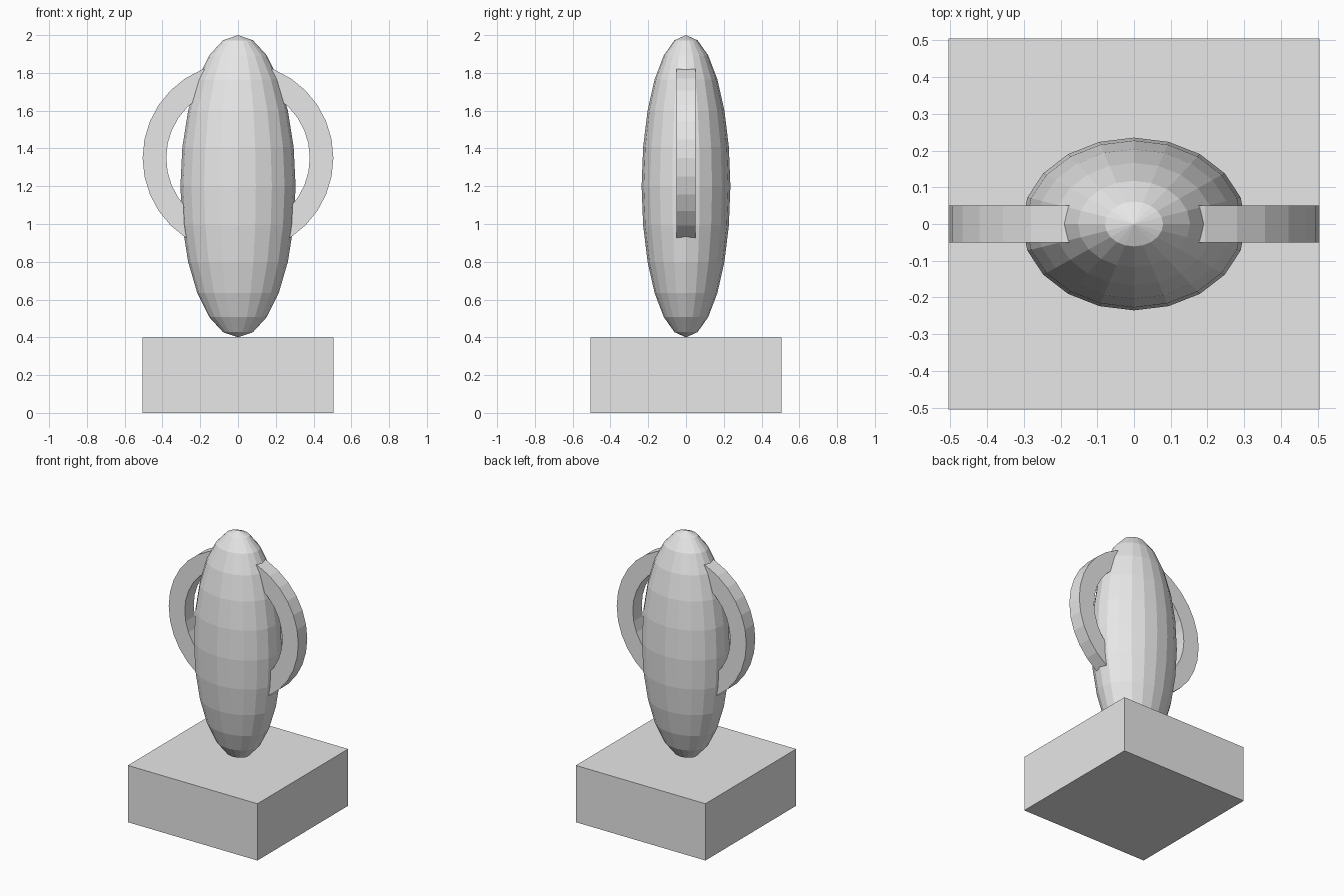
import bpy
import bmesh
from math import sin, cos, tau
from mathutils import Matrix

default_cube = bpy.data.objects.get("Cube")
if default_cube:
    bpy.data.objects.remove(default_cube, do_unlink=True)

grey = bpy.data.materials.new("light_grey")
grey.use_nodes = True
grey.diffuse_color = (0.8, 0.8, 0.8, 1)
grey.node_tree.nodes["Principled BSDF"].inputs["Base Color"].default_value = grey.diffuse_color


def add_part(name, bm):
    bmesh.ops.recalc_face_normals(bm, faces=bm.faces)
    mesh = bpy.data.meshes.new(name)
    bm.to_mesh(mesh)
    bm.free()
    mesh.materials.append(grey)
    part = bpy.data.objects.new(name, mesh)
    bpy.context.collection.objects.link(part)
    return part


def placed(z, size):
    return Matrix.Translation((0, 0, z)) @ Matrix.Diagonal((*size, 1))


# Square plinth
bm = bmesh.new()
bmesh.ops.create_cube(bm, size=1, matrix=placed(0.2, (1.01, 1.01, 0.4)))
add_part("plinth", bm)

# Faceted, flattened egg-shaped body
bm = bmesh.new()
bmesh.ops.create_uvsphere(bm, u_segments=20, v_segments=12, radius=1,
                          matrix=placed(1.2, (0.305, 0.235, 0.8)))
add_part("body", bm)

# Flat ring through the body: a rectangular section turned about the y axis
SEGMENTS = 32
section = [(0.38, -0.05), (0.505, -0.05), (0.505, 0.05), (0.38, 0.05)]
bm = bmesh.new()
loops = []
for i in range(SEGMENTS):
    a = tau * i / SEGMENTS
    loops.append([bm.verts.new((r * sin(a), y, 1.35 + r * cos(a))) for r, y in section])
for i, here in enumerate(loops):
    after = loops[(i + 1) % SEGMENTS]
    for j in range(4):
        k = (j + 1) % 4
        bm.faces.new((here[j], here[k], after[k], after[j]))
add_part("ring_handles", bm)
